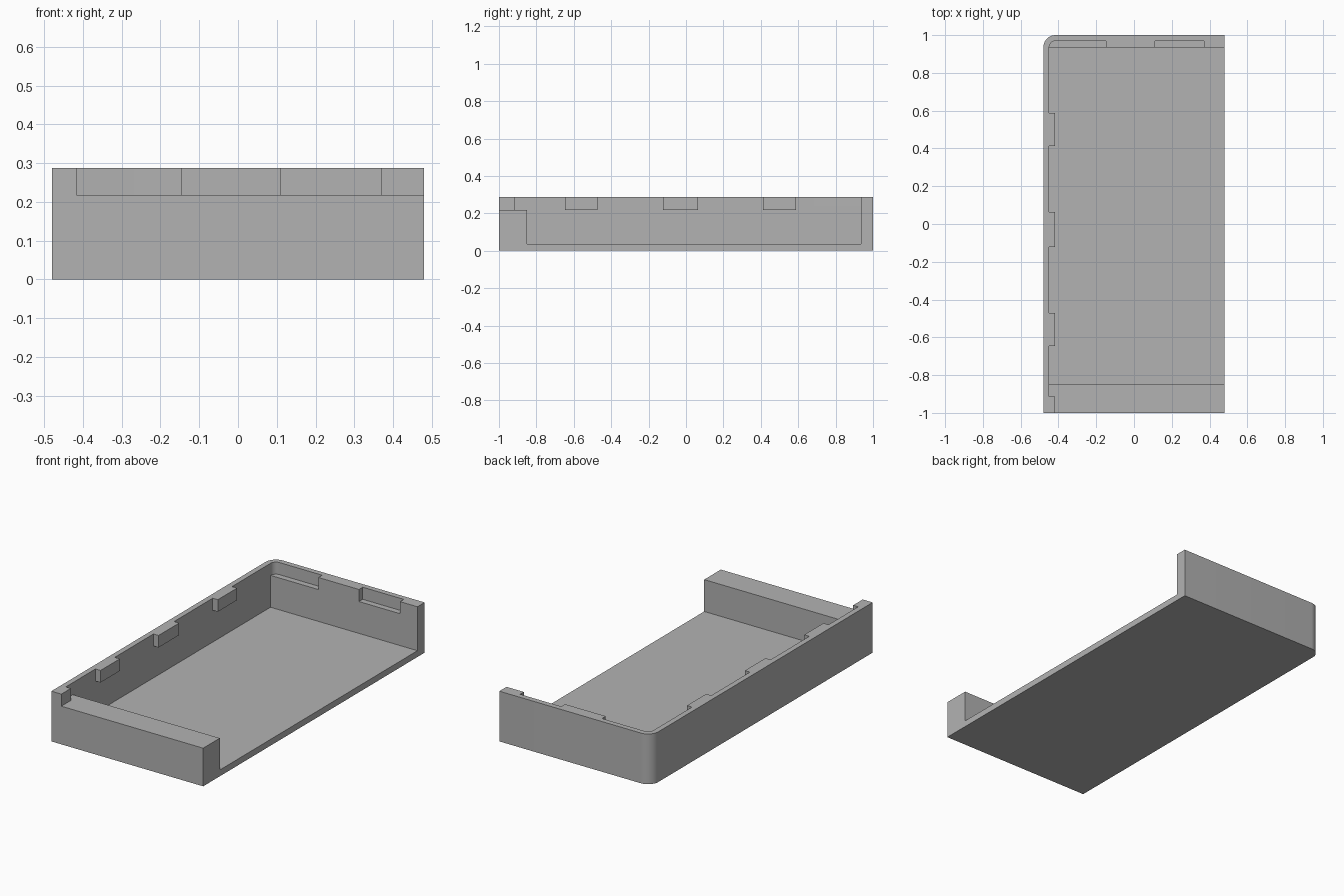
import bpy, bmesh
from math import cos, sin, pi

cube = bpy.data.objects.get("Cube")
if cube:
    bpy.data.objects.remove(cube, do_unlink=True)

# Main dimensions
LEFT, RIGHT, FRONT, BACK = -0.48, 0.48, -1.0, 1.0
FLOOR, LEDGE, TOP = 0.036, 0.218, 0.287
WALL_X, TAB_X = -0.449, -0.417
BACK_IN, BACK_THIN = 0.935, 0.969
FRONT_IN = -0.85

grey = bpy.data.materials.new("plain grey")
grey.use_nodes = True
colour = (0.448, 0.448, 0.448, 1)
grey.diffuse_color = colour
grey.node_tree.nodes["Principled BSDF"].inputs["Base Color"].default_value = colour


def corner(cx, cy, r, steps=10):
    """Quarter arc from the back side round to the side wall."""
    angles = [pi / 2 * (1 + i / steps) for i in range(steps + 1)]
    return [(cx + r * cos(a), cy + r * sin(a)) for a in angles]


def prism(name, outline, z0, z1):
    bm = bmesh.new()
    face = bm.faces.new([bm.verts.new((x, y, z0)) for x, y in outline])
    out = bmesh.ops.extrude_face_region(bm, geom=[face])
    verts = [g for g in out["geom"] if isinstance(g, bmesh.types.BMVert)]
    bmesh.ops.translate(bm, verts=verts, vec=(0, 0, z1 - z0))
    bmesh.ops.recalc_face_normals(bm, faces=bm.faces)
    mesh = bpy.data.meshes.new(name)
    bm.to_mesh(mesh)
    bm.free()
    mesh.materials.append(grey)
    obj = bpy.data.objects.new(name, mesh)
    bpy.context.collection.objects.link(obj)
    return obj


# Solid block with one rounded back corner
R = 0.065
tray = prism("tray_half", [(LEFT, FRONT), (RIGHT, FRONT), (RIGHT, BACK)]
             + corner(LEFT + R, BACK - R, R), 0, TOP)

# Upper opening, stepping round the clip tabs
r = 0.033
upper = [(0.6, -1.1), (0.6, BACK_IN)]
upper += [(0.37, BACK_IN), (0.37, BACK_THIN), (0.11, BACK_THIN), (0.11, BACK_IN)]
upper += [(-0.147, BACK_IN), (-0.147, BACK_THIN)]
upper += corner(WALL_X + r, BACK_THIN - r, r, 6)
for hi, lo in ((0.587, 0.413), (0.064, -0.122), (-0.472, -0.646)):
    upper += [(WALL_X, hi), (TAB_X, hi), (TAB_X, lo), (WALL_X, lo)]
upper += [(WALL_X, -0.914), (TAB_X, -0.914), (TAB_X, -1.1)]
upper_cut = prism("upper_cutter", upper, LEDGE, 0.4)

# Main cavity, open on the left side
cavity_cut = prism("cavity_cutter", [(WALL_X, FRONT_IN), (0.6, FRONT_IN),
                                     (0.6, BACK_IN), (WALL_X, BACK_IN)], FLOOR, LEDGE)

# Cut both openings and keep the result
for cutter in (upper_cut, cavity_cut):
    cutter.hide_render = True
    mod = tray.modifiers.new(cutter.name, "BOOLEAN")
    mod.operation = "DIFFERENCE"
    mod.solver = "EXACT"
    mod.object = cutter
deps = bpy.context.evaluated_depsgraph_get()
tray.data = bpy.data.meshes.new_from_object(tray.evaluated_get(deps))
tray.modifiers.clear()
for cutter in (upper_cut, cavity_cut):
    bpy.data.objects.remove(cutter, do_unlink=True)

bpy.ops.object.select_all(action="DESELECT")
tray.select_set(True)
bpy.context.view_layer.objects.active = tray
bpy.ops.object.shade_smooth_by_angle(angle=pi / 6)
